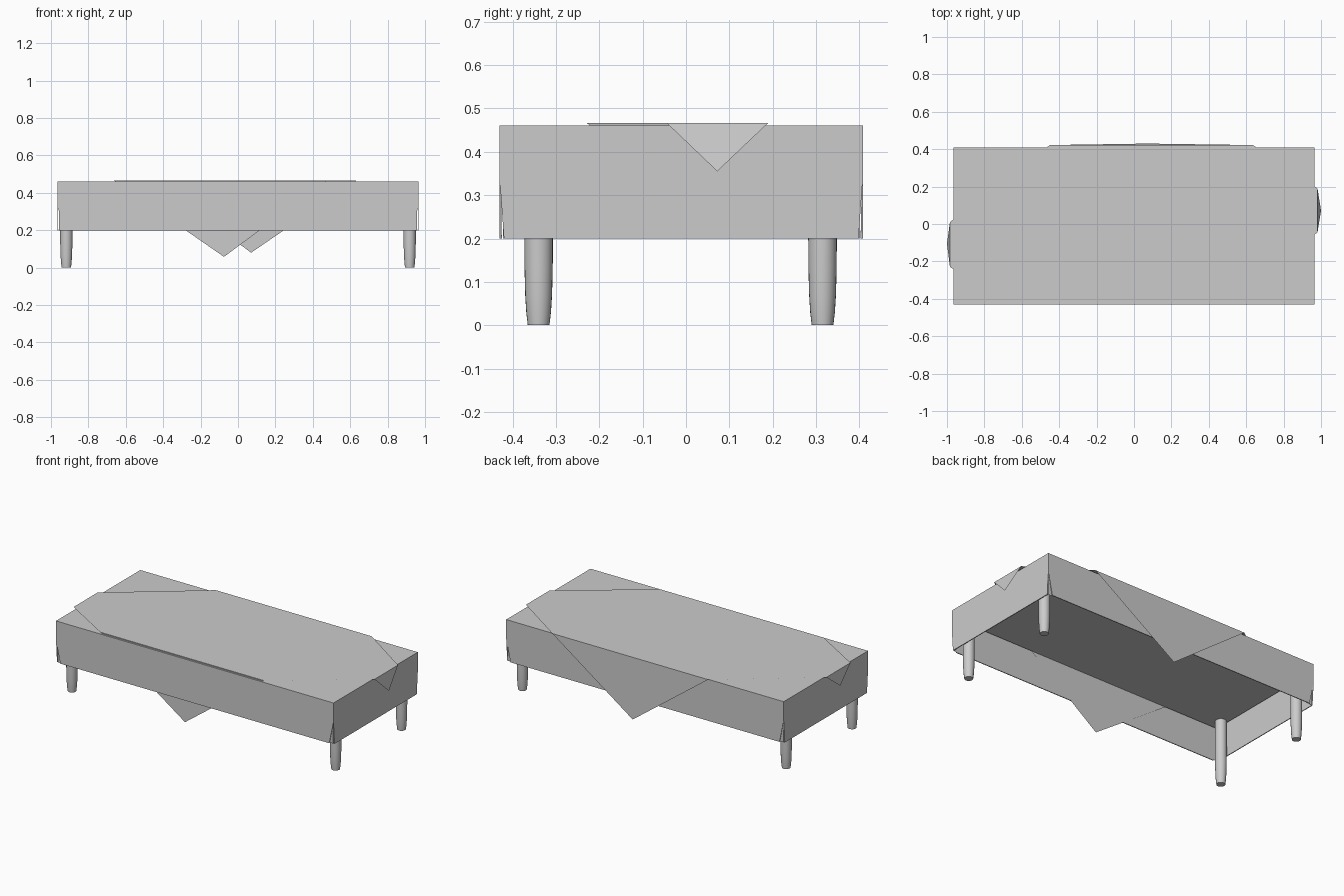
import bpy, bmesh, math

cube = bpy.data.objects.get("Cube")
if cube:
    bpy.data.objects.remove(cube, do_unlink=True)

grey = bpy.data.materials.new("plain grey")
grey.use_nodes = True
colour = (0.6, 0.6, 0.6, 1)
grey.diffuse_color = colour
grey.node_tree.nodes["Principled BSDF"].inputs["Base Color"].default_value = colour

HX, Y0, Y1 = 0.966, -0.43, 0.408        # cloth footprint
CY, HY = (Y0 + Y1) / 2, (Y1 - Y0) / 2
TOP, HEM, SLIT = 0.461, 0.2, 0.34


def make(name, polygons):
    """Mesh object from a list of polygons, with shared corners welded."""
    bm = bmesh.new()
    for poly in polygons:
        bm.faces.new([bm.verts.new(p) for p in poly])
    bmesh.ops.remove_doubles(bm, verts=bm.verts, dist=0.0001)
    bmesh.ops.recalc_face_normals(bm, faces=bm.faces)
    me = bpy.data.meshes.new(name)
    bm.to_mesh(me)
    bm.free()
    me.materials.append(grey)
    ob = bpy.data.objects.new(name, me)
    bpy.context.scene.collection.objects.link(ob)
    return ob


def skirt(half, trim):
    """Hanging side outline (across, z), slit open at both lower corners."""
    return [(-half, TOP), (-half, SLIT), (-half + trim, HEM),
            (half - trim, HEM), (half, SLIT), (half, TOP)]


# Fitted cloth: top panel and four hanging sides
panels = [[(-HX, Y0, TOP), (HX, Y0, TOP), (HX, Y1, TOP), (-HX, Y1, TOP)]]
for s in (-1, 1):
    panels.append([(a, CY + s * HY, z) for a, z in skirt(HX, 0.03)])
    panels.append([(s * HX, CY + a, z) for a, z in skirt(HY, 0.01)])
cloth = make("fitted_cloth", panels)
solid = cloth.modifiers.new("thickness", "SOLIDIFY")
solid.thickness = 0.005
solid.offset = -1

# Folded pleats behind the corner slits
pleats = []
for sx in (-1, 1):
    for sy in (-1, 1):
        x, y = sx * (HX - 0.008), CY + sy * (HY - 0.008)
        pleats.append([(x, y, TOP - 0.01), (x, y, HEM), (x - sx * 0.04, y, HEM)])
        pleats.append([(x, y, TOP - 0.01), (x, y, HEM), (x, y - sy * 0.03, HEM)])
make("corner_pleats", pleats)

# Diagonal runner laid over the top, with four pointed ends
Z = 0.467
front = [(-0.665, -0.42, Z), (0.475, -0.42, Z)]
right = [(0.981, -0.045, Z), (0.981, 0.19, Z)]
back = [(0.635, 0.422, Z), (-0.45, 0.422, Z)]
left = [(-0.984, 0.01, Z), (-0.984, -0.23, Z)]
tips = [(-0.075, -0.42, 0.058), (1.0, 0.072, 0.355),
        (0.07, 0.43, 0.08), (-1.0, -0.105, 0.375)]
sides = [front, right, back, left]
runner = [front + right + back + left]
runner += [[edge[1], edge[0], tip] for edge, tip in zip(sides, tips)]
make("diagonal_runner", runner)

# Table slab
bpy.ops.mesh.primitive_cube_add(size=1, location=(0, CY, 0.43))
slab = bpy.context.object
slab.name = "table_slab"
slab.scale = (2 * HX - 0.03, 2 * HY - 0.03, 0.05)
slab.data.materials.append(grey)

# Turned legs, tapering to the foot
profile = [(0.025, 0), (0.0285, 0.03), (0.031, 0.07), (0.0325, 0.13), (0.033, 0.2), (0.033, 0.41)]
SIDES = 24


def ring(r, z, x, y):
    return [(x + r * math.cos(2 * math.pi * i / SIDES),
             y + r * math.sin(2 * math.pi * i / SIDES), z) for i in range(SIDES)]


for sx, side in ((-1, "right"), (1, "left")):
    for y, end in ((-0.34, "front"), (0.315, "back")):
        rings = [ring(r, z, sx * 0.918, y) for r, z in profile]
        polys = [rings[0][::-1], rings[-1]]
        for a, b in zip(rings, rings[1:]):
            for i in range(SIDES):
                j = (i + 1) % SIDES
                polys.append([a[i], a[j], b[j], b[i]])
        leg = make(f"{end}_{side}_leg", polys)
        bpy.ops.object.select_all(action="DESELECT")
        leg.select_set(True)
        bpy.context.view_layer.objects.active = leg
        bpy.ops.object.shade_smooth_by_angle()
